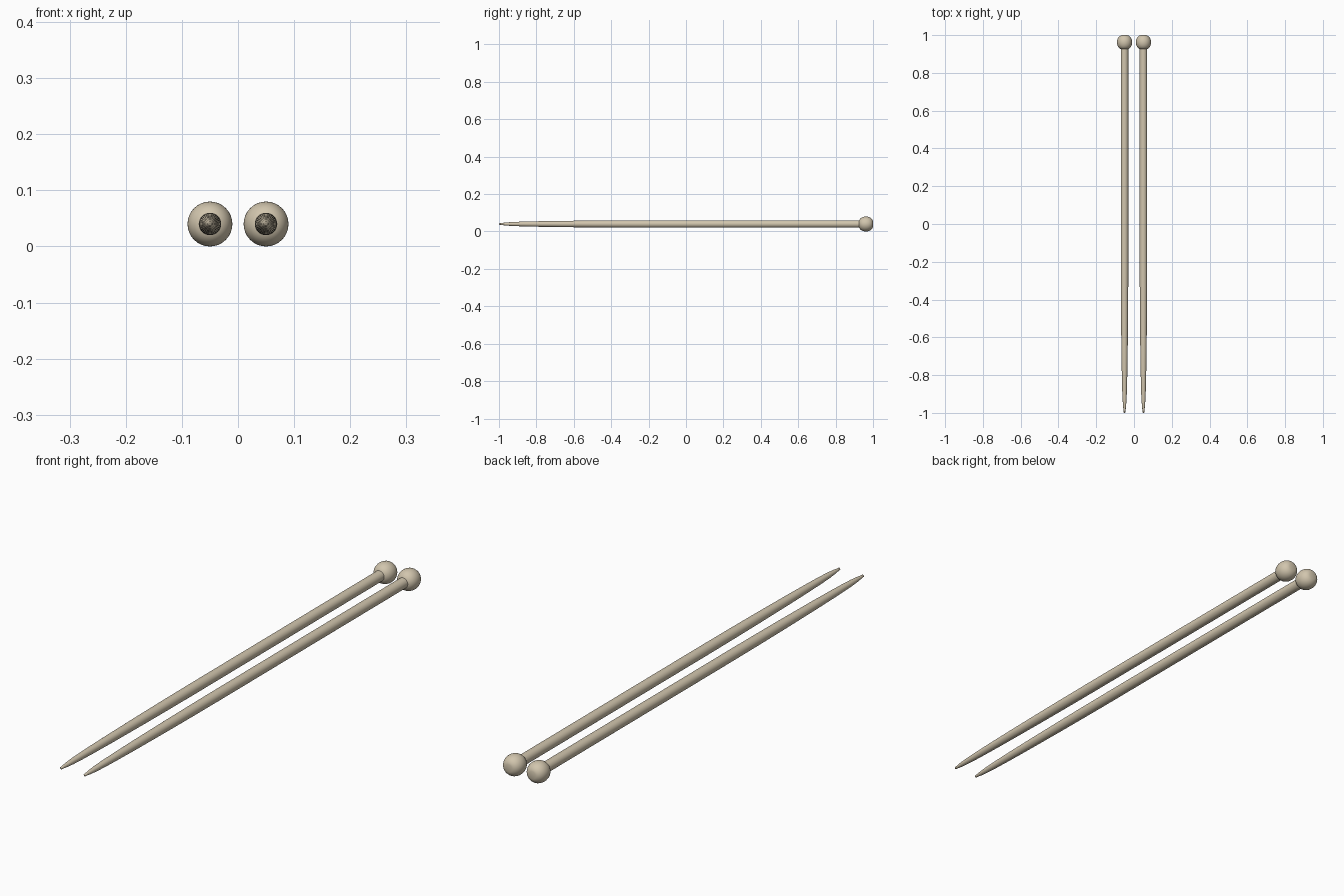
import bpy, bmesh, math
from mathutils import Matrix

if "Cube" in bpy.data.objects:
    bpy.data.objects.remove(bpy.data.objects["Cube"])

wood = bpy.data.materials.new("pale_wood")
wood.diffuse_color = (0.64, 0.56, 0.42, 1)
wood.use_nodes = True
wood.node_tree.nodes["Principled BSDF"].inputs["Base Color"].default_value = wood.diffuse_color


def lathe(name, profile, x, segments=32):
    """Revolve (radius, y) points around a lengthwise axis at height 0.04."""
    bm = bmesh.new()
    rings = []
    for r, y in profile:
        rings.append([bm.verts.new((x + r * math.cos(2 * math.pi * i / segments), y,
                                    0.04 + r * math.sin(2 * math.pi * i / segments)))
                      for i in range(segments)])
    for a, b in zip(rings, rings[1:]):
        for i in range(segments):
            j = (i + 1) % segments
            bm.faces.new((a[i], a[j], b[j], b[i]))
    bm.faces.new(rings[0])
    bm.faces.new(rings[-1])
    bmesh.ops.recalc_face_normals(bm, faces=bm.faces)
    mesh = bpy.data.meshes.new(name)
    bm.to_mesh(mesh)
    bm.free()
    mesh.materials.append(wood)
    obj = bpy.data.objects.new(name, mesh)
    bpy.context.collection.objects.link(obj)
    bpy.ops.object.select_all(action='DESELECT')
    obj.select_set(True)
    bpy.context.view_layer.objects.active = obj
    bpy.ops.object.shade_smooth_by_angle(angle=math.radians(40))


# long shaft with a gentle taper to a small blunt tip
shaft = [(0.002, -1.0), (0.0045, -0.997), (0.0055, -0.985), (0.008, -0.965), (0.0105, -0.93),
         (0.0125, -0.88), (0.0145, -0.8), (0.0165, -0.68), (0.0185, -0.5),
         (0.0195, -0.35), (0.02, -0.2), (0.02, 0.94)]

# rounded end knob, slightly flattened at the back and where it meets the shaft
knob = []
for i in range(17):
    a = math.radians(-75 + 150 * i / 16)
    c, s = math.cos(a), math.sin(a)
    knob.append((0.04 * c ** 0.75, 0.962 + 0.038 * s / math.sin(math.radians(75))))

for side, x in (("left", -0.05), ("right", 0.05)):
    lathe(side + "_needle_shaft", shaft, x)
    lathe(side + "_needle_knob", knob, x)
